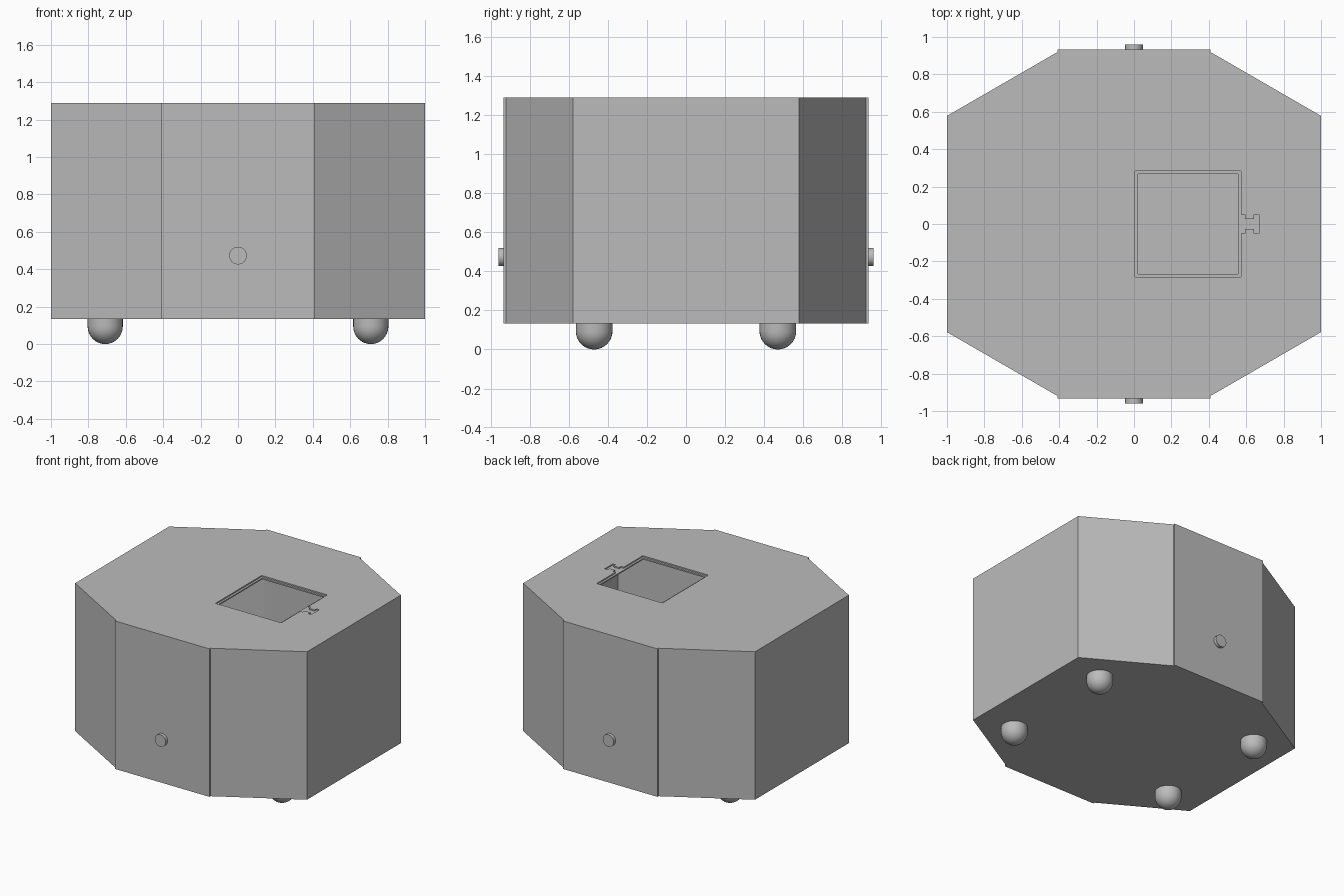
import bpy, bmesh, math
from mathutils import Matrix

if "Cube" in bpy.data.objects:
    bpy.data.objects.remove(bpy.data.objects["Cube"])

grey = bpy.data.materials.new("plain_grey")
grey.use_nodes = True
colour = (0.5, 0.5, 0.5, 1)
grey.diffuse_color = colour
grey.node_tree.nodes["Principled BSDF"].inputs["Base Color"].default_value = colour

BOTTOM, TOP, WALL = 0.134, 1.288, 0.01


def finish(bm, name):
    bmesh.ops.recalc_face_normals(bm, faces=bm.faces)
    mesh = bpy.data.meshes.new(name)
    bm.to_mesh(mesh)
    bm.free()
    mesh.materials.append(grey)
    obj = bpy.data.objects.new(name, mesh)
    bpy.context.collection.objects.link(obj)
    return obj


def prism(name, outline, low, high):
    bm = bmesh.new()
    face = bm.faces.new([bm.verts.new((x, y, low)) for x, y in outline])
    new = bmesh.ops.extrude_face_region(bm, geom=[face])["geom"]
    bmesh.ops.translate(bm, vec=(0, 0, high - low),
                        verts=[v for v in new if isinstance(v, bmesh.types.BMVert)])
    return finish(bm, name)


def mirrored(quarter):
    """Complete a +x +y quarter outline to all four quadrants."""
    half = quarter + [(-x, y) for x, y in reversed(quarter)]
    return half + [(-x, -y) for x, y in half]


def cut(target, cutter):
    mod = target.modifiers.new("cut", "BOOLEAN")
    mod.operation, mod.solver, mod.object = "DIFFERENCE", "EXACT", cutter
    bpy.context.view_layer.objects.active = target
    bpy.ops.object.modifier_apply(modifier=mod.name)
    bpy.data.objects.remove(cutter)


def shade(obj):
    bpy.ops.object.select_all(action="DESELECT")
    obj.select_set(True)
    bpy.context.view_layer.objects.active = obj
    bpy.ops.object.shade_smooth_by_angle(angle=math.radians(35))


# Hollow eight-sided housing with slightly proud front and back panels
housing = prism("housing", mirrored([(1, 0.578), (0.408, 0.92), (0.408, 0.934)]), BOTTOM, TOP)
inside = mirrored([(1 - WALL, 0.578 - WALL / 2), (0.408, 0.92 - WALL)])
cut(housing, prism("cavity", inside, BOTTOM + WALL, TOP - 2 * WALL))

# Shallow lid seat with an H-shaped latch recess at its side
LEFT, RIGHT, HALF = 0.005, 0.572, 0.284
latch = [(RIGHT, 0.05), (0.594, 0.05), (0.594, 0.026), (0.642, 0.026),
         (0.642, 0.05), (0.667, 0.05)]
upper = [(LEFT, HALF), (RIGHT, HALF)] + latch
seat = upper + [(x, -y) for x, y in reversed(upper)]
cut(housing, prism("lid_seat", seat, TOP - WALL, TOP + 0.1))

# Square opening through the top, inside the seat
lip = 0.016
x0, x1, h = LEFT + lip, RIGHT - lip, HALF - lip
cut(housing, prism("opening", [(x0, -h), (x1, -h), (x1, h), (x0, h)],
                   TOP - 0.1, TOP + 0.1))

# Round-ended feet
R = 0.094
for side, sx in (("right", -1), ("left", 1)):
    for end, sy in (("front", -1), ("back", 1)):
        bm = bmesh.new()
        bmesh.ops.create_uvsphere(bm, u_segments=32, v_segments=16, radius=R)
        for v in bm.verts:
            if v.co.z > 0.001:
                v.co.z = BOTTOM - R
                if math.hypot(v.co.x, v.co.y) > 0.001:
                    v.co.xy = v.co.xy.normalized() * R
        bmesh.ops.remove_doubles(bm, verts=bm.verts, dist=0.0005)
        bmesh.ops.translate(bm, vec=(sx * 0.71, sy * 0.47, R), verts=bm.verts)
        shade(finish(bm, f"foot_{end}_{side}"))

# Small round buttons on the front and back panels
for end, sy in (("front", -1), ("back", 1)):
    bm = bmesh.new()
    place = Matrix.Translation((0, sy * 0.945, 0.473)) @ Matrix.Rotation(math.pi / 2, 4, "X")
    bmesh.ops.create_cone(bm, cap_ends=True, segments=32, radius1=0.047,
                          radius2=0.047, depth=0.028, matrix=place)
    shade(finish(bm, f"button_{end}"))
